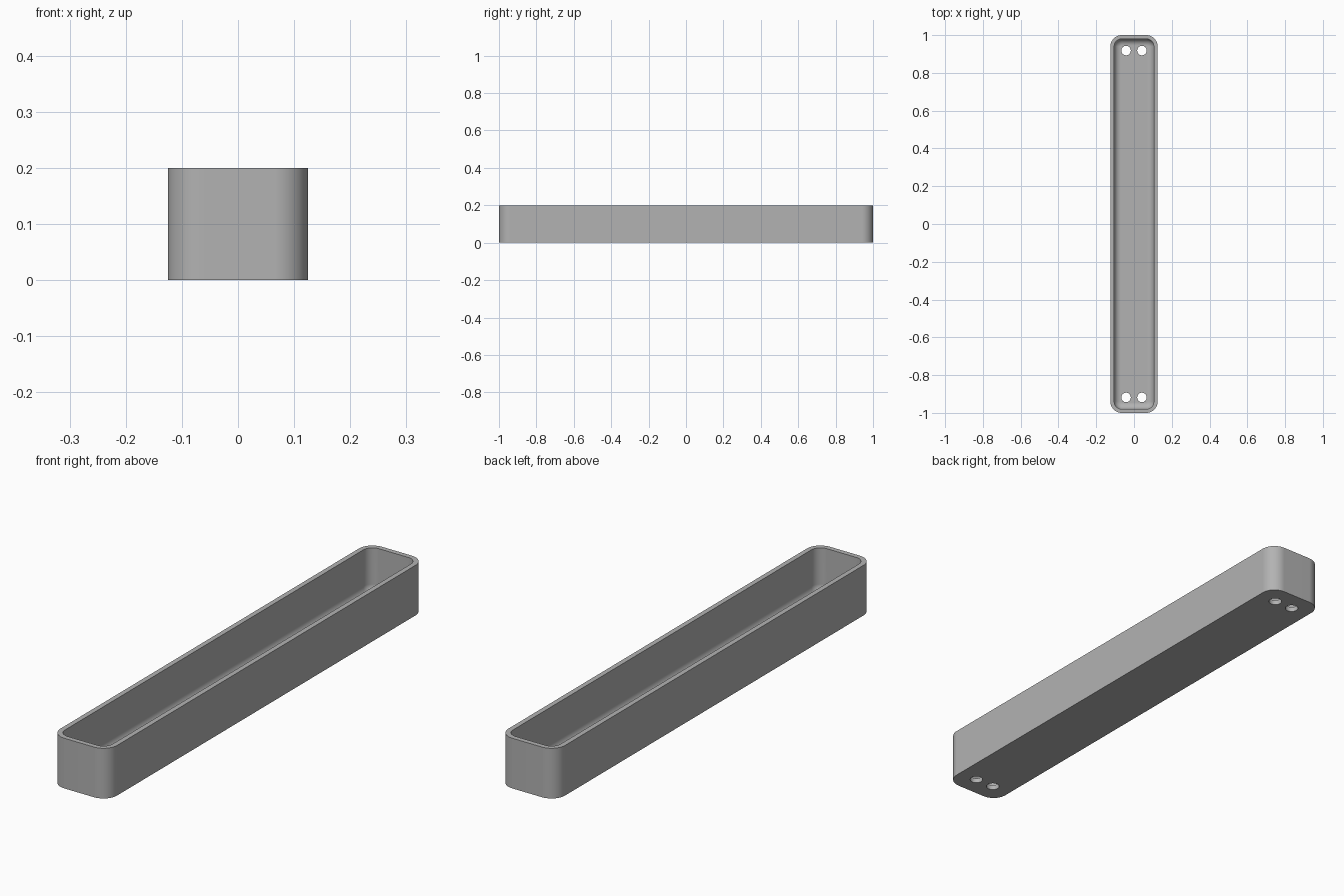
import bpy, bmesh, math

cube = bpy.data.objects.get("Cube")
if cube:
    bpy.data.objects.remove(cube, do_unlink=True)

HALF_X, HALF_Y, HEIGHT = 0.125, 1.0, 0.2
CORNER, WALL, FLOOR, FILLET = 0.06, 0.02, 0.02, 0.035
HOLE_X, HOLE_Y, HOLE_R = 0.042, 0.918, 0.025
CORNER_STEPS, FILLET_STEPS = 12, 8

grey = bpy.data.materials.new("matte grey")
grey.use_nodes = True
colour = (0.45, 0.45, 0.45, 1)
grey.diffuse_color = colour
grey.node_tree.nodes["Principled BSDF"].inputs["Base Color"].default_value = colour


def rounded_ring(bm, inset, z):
    """Rounded rectangle of vertices, shrunk by inset, at height z."""
    ring = []
    r = max(CORNER - inset, 0.004)
    cx, cy = HALF_X - inset - r, HALF_Y - inset - r
    for quarter, (sx, sy) in enumerate([(1, 1), (-1, 1), (-1, -1), (1, -1)]):
        for i in range(CORNER_STEPS + 1):
            a = (quarter + i / CORNER_STEPS) * math.pi / 2
            ring.append(bm.verts.new((sx * cx + r * math.cos(a), sy * cy + r * math.sin(a), z)))
    return ring


# Tray section from outer base, over the rim, down the inner fillet to the floor
section = [(0, 0), (0, HEIGHT), (WALL, HEIGHT)]
for i in range(FILLET_STEPS + 1):
    a = i / FILLET_STEPS * math.pi / 2
    section.append((WALL + FILLET * (1 - math.cos(a)), FLOOR + FILLET * (1 - math.sin(a))))

bm = bmesh.new()
rings = [rounded_ring(bm, inset, z) for inset, z in section]
for low, high in zip(rings, rings[1:]):
    for i in range(len(low)):
        j = (i + 1) % len(low)
        bm.faces.new((low[i], low[j], high[j], high[i]))
bm.faces.new(rings[0][::-1])
bm.faces.new(rings[-1])
bmesh.ops.recalc_face_normals(bm, faces=bm.faces)
mesh = bpy.data.meshes.new("tray")
bm.to_mesh(mesh)
bm.free()
mesh.materials.append(grey)
tray = bpy.data.objects.new("tray", mesh)
bpy.context.collection.objects.link(tray)

# Two drain holes through the floor at each end
bpy.ops.object.select_all(action="DESELECT")
cutters = []
for sx in (-1, 1):
    for sy in (-1, 1):
        bpy.ops.mesh.primitive_cylinder_add(vertices=32, radius=HOLE_R, depth=0.1,
                                            location=(sx * HOLE_X, sy * HOLE_Y, 0))
        cutter = bpy.context.object
        cutter.name = "hole_cutter"
        cutter.hide_render = True
        cutter.data.materials.append(grey)
        cutters.append(cutter)
        cut = tray.modifiers.new("drain hole", "BOOLEAN")
        cut.operation = "DIFFERENCE"
        cut.solver = "EXACT"
        cut.object = cutter

bpy.ops.object.select_all(action="DESELECT")
tray.select_set(True)
bpy.context.view_layer.objects.active = tray
for name in [m.name for m in tray.modifiers]:
    bpy.ops.object.modifier_apply(modifier=name)
for cutter in cutters:
    bpy.data.objects.remove(cutter, do_unlink=True)

# Smooth corners and fillet, crisp rim and base
bpy.ops.object.shade_smooth_by_angle(angle=math.radians(30))
weighted = tray.modifiers.new("flat face normals", "WEIGHTED_NORMAL")
weighted.keep_sharp = True
